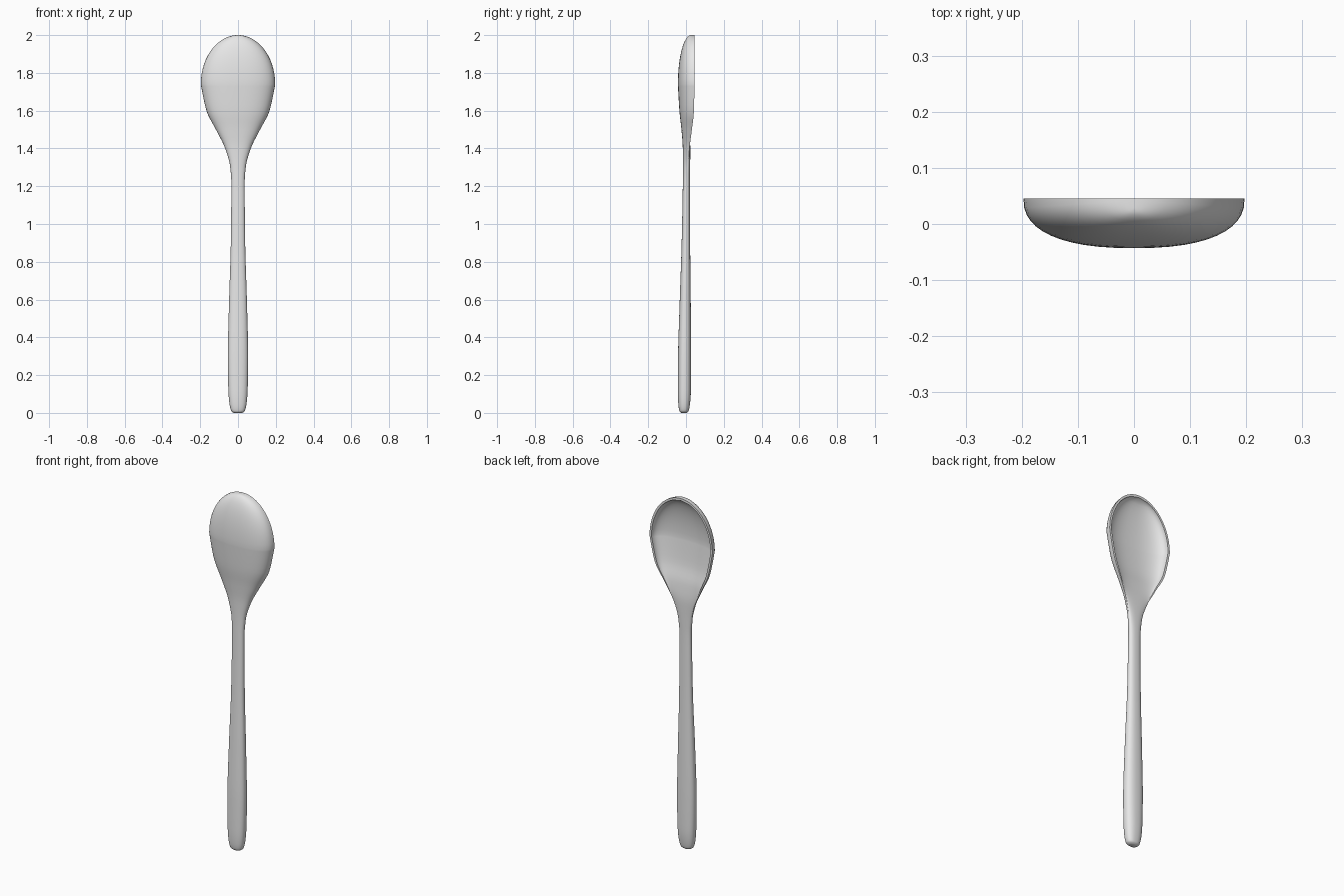
import bpy, bmesh, math

cube = bpy.data.objects.get("Cube")
if cube:
    bpy.data.objects.remove(cube, do_unlink=True)

# Bowl dimensions: rim plane, widest height, and outer / inner ellipse radii
RIM_Y, BOWL_Z = 0.045, 1.74
OUTER_W, OUTER_H = 0.197, 0.26
INNER_W, INNER_H = 0.185, 0.248
SEGMENTS = 24
ROUNDNESS = 2.4

# Handle and lower bowl stations:
# height, half width, front y, edge y, back y, inner half width
STATIONS = [
    (0, .022, -.026, -.012, .004, .022),
    (.008, .034, -.034, -.011, .013, .034),
    (.04, .044, -.04, -.01, .02, .044),
    (.12, .051, -.043, -.009, .026, .051),
    (.3, .054, -.042, -.008, .027, .054),
    (.6, .047, -.033, -.005, .025, .047),
    (.9, .038, -.023, 0, .022, .038),
    (1.2, .035, -.017, .003, .021, .035),
    (1.3, .041, -.016, .008, .022, .041),
    (1.4, .068, -.017, .018, .023, .066),
    (1.5, .117, -.024, .031, .013, .109),
    (1.6, .167, -.035, .042, -.01, .155),
    (BOWL_Z, OUTER_W, -.043, RIM_Y, -.025, INNER_W),
]


def slope(a, b):
    """Tangent between two steps that never overshoots."""
    return 2 * a * b / (a + b) if a * b > 0 else 0


def smooth_stations(rows, steps):
    """Fill in rows between the stations along a smooth curve."""
    columns = []
    for values in zip(*rows):
        d = [b - a for a, b in zip(values, values[1:])]
        m = [d[0]] + [slope(a, b) for a, b in zip(d, d[1:])] + [0]
        column = []
        for i, delta in enumerate(d):
            for k in range(steps):
                t = k / steps
                h = t * t * (3 - 2 * t)
                column.append(values[i] + delta * h
                              + m[i] * t * (1 - t) ** 2
                              - m[i + 1] * t * t * (1 - t))
        columns.append(column)
    return list(zip(*columns))


def bowl_top():
    """Rows of the rounded upper half of the bowl, closing at the tip."""
    inner_tip = math.asin(INNER_H / OUTER_H)
    angles = [inner_tip * i / 12 for i in range(13)]
    angles += [inner_tip + (math.pi / 2 - inner_tip) * i / 4 for i in range(1, 5)]
    rows = []
    for t in angles:
        rise, c = OUTER_H * math.sin(t), math.cos(t)
        hollow = math.sqrt(max(0, 1 - (rise / INNER_H) ** 2))
        rows.append((BOWL_Z + rise, OUTER_W * c, RIM_Y - .018 - .07 * c,
                     RIM_Y, RIM_Y - .07 * hollow, INNER_W * hollow))
    return rows


def half_section(half_width, edge_y, middle_y, z):
    """Points from the left edge over the middle to the right edge."""
    points = []
    for i in range(SEGMENTS + 1):
        a = math.pi * i / SEGMENTS
        c, s = math.cos(a), math.sin(a)
        x = math.copysign(abs(c) ** (2 / ROUNDNESS), c) * half_width
        y = edge_y + (middle_y - edge_y) * max(s, 0) ** (2 / ROUNDNESS)
        points.append((x, y, z))
    return points


def build_spoon(name, rows):
    bm = bmesh.new()
    rings = []
    for z, width, front, edge, back, inner in rows:
        outer_side = half_section(width, edge, front, z)
        inner_side = half_section(inner, edge, back, z)
        ring = outer_side + inner_side[::-1]
        rings.append([bm.verts.new(p) for p in ring])
    # Skin between neighbouring sections
    for low, high in zip(rings, rings[1:]):
        for i in range(len(low)):
            j = (i + 1) % len(low)
            bm.faces.new((low[i], low[j], high[j], high[i]))
    bm.faces.new(rings[0])
    bmesh.ops.remove_doubles(bm, verts=bm.verts, dist=0.0002)
    bmesh.ops.recalc_face_normals(bm, faces=bm.faces)
    mesh = bpy.data.meshes.new(name)
    bm.to_mesh(mesh)
    bm.free()
    obj = bpy.data.objects.new(name, mesh)
    bpy.context.collection.objects.link(obj)
    return obj


# One continuous piece: handle, neck and hollow bowl
spoon = build_spoon("spoon", smooth_stations(STATIONS, 5) + bowl_top())

# Plain light grey
grey = bpy.data.materials.new("light grey")
grey.use_nodes = True
colour = (0.8, 0.8, 0.8, 1)
grey.diffuse_color = colour
grey.node_tree.nodes["Principled BSDF"].inputs["Base Color"].default_value = colour
spoon.data.materials.append(grey)

# Smooth surface with a crisp rim
bpy.ops.object.select_all(action="DESELECT")
spoon.select_set(True)
bpy.context.view_layer.objects.active = spoon
bpy.ops.object.shade_smooth_by_angle(angle=math.radians(45))
